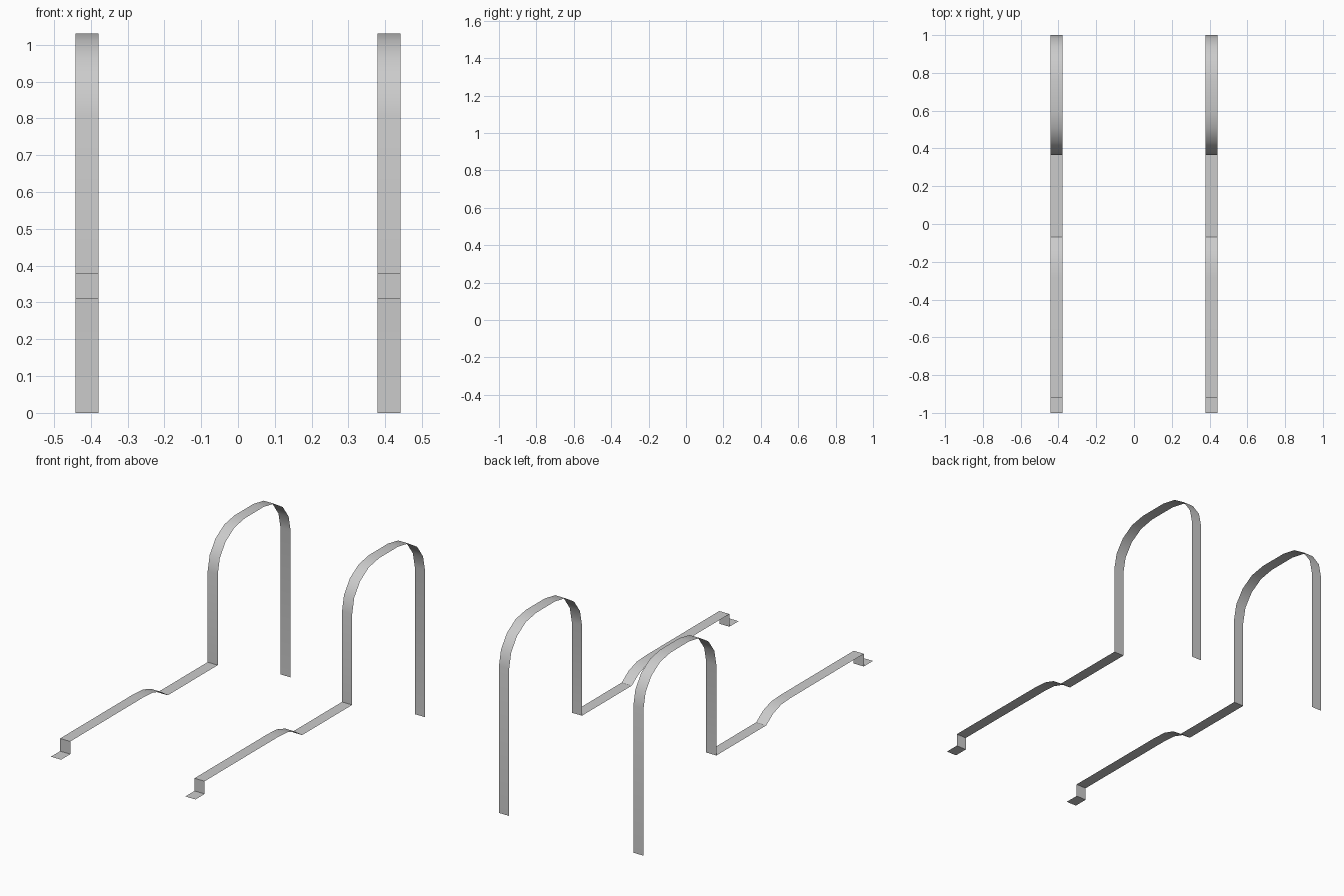
import bpy, bmesh
from math import sin, cos, radians

if "Cube" in bpy.data.objects:
    bpy.data.objects.remove(bpy.data.objects["Cube"])


def arc(cy, cz, ry, rz, a0, a1, n=4):
    """Points (y, z) along an elliptical arc, angles in degrees."""
    angles = [radians(a0 + (a1 - a0) * i / n) for i in range(n + 1)]
    return [(cy + ry * cos(a), cz + rz * sin(a)) for a in angles]


# Side profile: foot flange, step, raised run, ramp, low run, riser, arch, rear leg
profile = [(-1.0, 0.31), (-0.92, 0.31), (-0.92, 0.38)]
profile += [(-0.28, 0.38), (-0.20, 0.375), (-0.13, 0.352), (-0.07, 0.31)]
profile += [(0.365, 0.31)]
profile += arc(0.60, 0.81, 0.235, 0.22, 180, 90)
profile += arc(0.765, 0.81, 0.235, 0.22, 90, 0)
profile += [(1.0, 0.0)]


def strap(name, x, width=0.062):
    """Flat ribbon following the profile at a given x."""
    bm = bmesh.new()
    rows = [[bm.verts.new((x + s * width / 2, y, z)) for s in (-1, 1)]
            for y, z in profile]
    for a, b in zip(rows, rows[1:]):
        bm.faces.new((a[0], a[1], b[1], b[0]))
    mesh = bpy.data.meshes.new(name)
    bm.to_mesh(mesh)
    bm.free()
    obj = bpy.data.objects.new(name, mesh)
    bpy.context.collection.objects.link(obj)
    # Smooth bends, crisp folds
    bpy.ops.object.select_all(action='DESELECT')
    obj.select_set(True)
    bpy.context.view_layer.objects.active = obj
    bpy.ops.object.shade_smooth_by_angle(angle=radians(30))


# Matching pair of straps
for side, x in (("left", -0.41), ("right", 0.41)):
    strap(side + "_strap", x)
